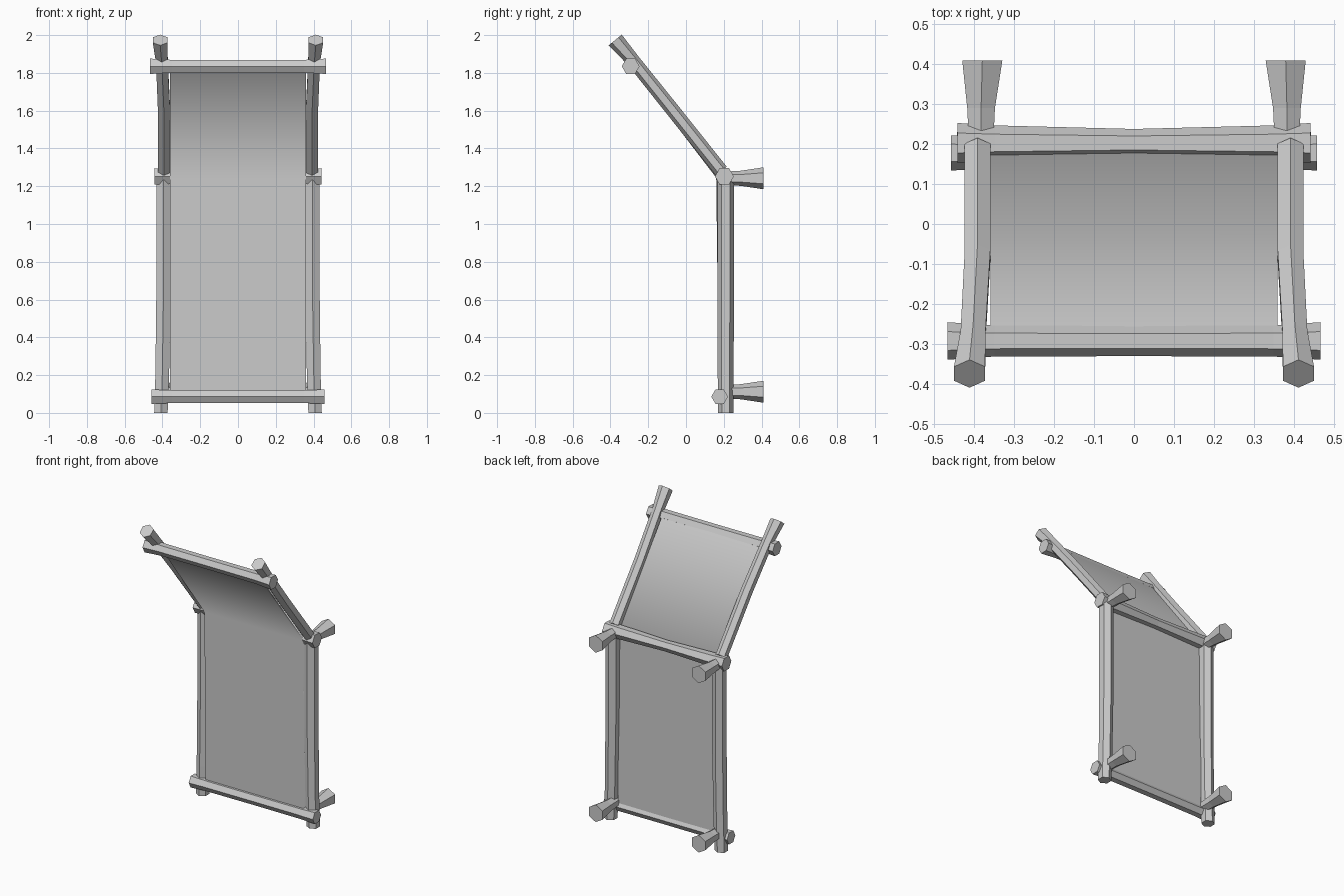
import bpy, bmesh, math
from mathutils import Vector

if "Cube" in bpy.data.objects:
    bpy.data.objects.remove(bpy.data.objects["Cube"])


def add_object(name, bm, mirror=False):
    me = bpy.data.meshes.new(name)
    bm.to_mesh(me)
    bm.free()
    ob = bpy.data.objects.new(name, me)
    bpy.context.collection.objects.link(ob)
    if mirror:
        ob.modifiers.new("Mirror", 'MIRROR').use_mirror_merge = False
    return ob


def log(name, stations, corner, mirror=False):
    """Six-sided log; stations are (x, y, z, radius), corner points at one ridge."""
    bm = bmesh.new()
    pts = [Vector(s[:3]) for s in stations]
    axis = pts[-1] - pts[0]
    if mirror:
        axis.x = 0
    axis.normalize()
    u = Vector(corner)
    u = (u - axis * u.dot(axis)).normalized()
    v = axis.cross(u)
    rings = []
    for p, s in zip(pts, stations):
        rings.append([bm.verts.new(p + s[3] * (math.cos(k * math.pi / 3) * u
                                               + math.sin(k * math.pi / 3) * v))
                      for k in range(6)])
    for a, b in zip(rings, rings[1:]):
        for k in range(6):
            bm.faces.new((a[k], a[(k + 1) % 6], b[(k + 1) % 6], b[k]))
    bm.faces.new(rings[0][::-1])
    bm.faces.new(rings[-1])
    bmesh.ops.recalc_face_normals(bm, faces=bm.faces)
    return add_object(name, bm, mirror)


# Upright posts, splayed slightly at the foot
log("posts", [(.408, .21, 0, .041), (.401, .21, .2, .042), (.394, .21, .65, .044),
              (.394, .21, 1.25, .044)], (0, 1, 0), True)

# Slanted canopy poles with flared tips
log("canopy_poles", [(.392, .187, 1.28, .037), (.392, -.08, 1.615, .037),
                     (.403, -.28, 1.865, .036), (.412, -.375, 1.974, .045)],
    (0, .78, .62), True)

# Wall pegs behind the frame
for label, z in (("lower", .112), ("upper", 1.242)):
    log(label + "_pegs", [(.383, .2, z, .035), (.383, .29, z, .04),
                          (.38, .41, z, .058)], (0, 0, 1), True)

# Cross bars, thicker at the ends: half length, end, shoulder and middle radius
for label, y, z, half, r_end, r_side, r_mid in (
        ("bottom", .178, .086, .458, .044, .039, .038),
        ("middle", .203, 1.252, .442, .05, .044, .035),
        ("top", -.293, 1.835, .467, .047, .039, .038)):
    log(label + "_bar", [(-half, y, z, r_end), (-.35, y, z, r_side), (0, y, z, r_mid),
                         (.35, y, z, r_side), (half, y, z, r_end)], (0, 1, 0))

# Stretched sheet of some thickness: upright panel folding into the canopy
bm = bmesh.new()
rows = [[bm.verts.new((x, y, z)) for x in (-.36, .36)]
        for y, z in ((.174, .09), (.16, 1.245), (-.29, 1.832))]
for a, b in zip(rows, rows[1:]):
    bm.faces.new((a[0], a[1], b[1], b[0])).smooth = True
sheet = add_object("cloth_sheet", bm)
solid = sheet.modifiers.new("Thickness", 'SOLIDIFY')
solid.thickness = .03
solid.offset = -1
sheet.modifiers.new("Weighted", 'WEIGHTED_NORMAL').weight = 100
